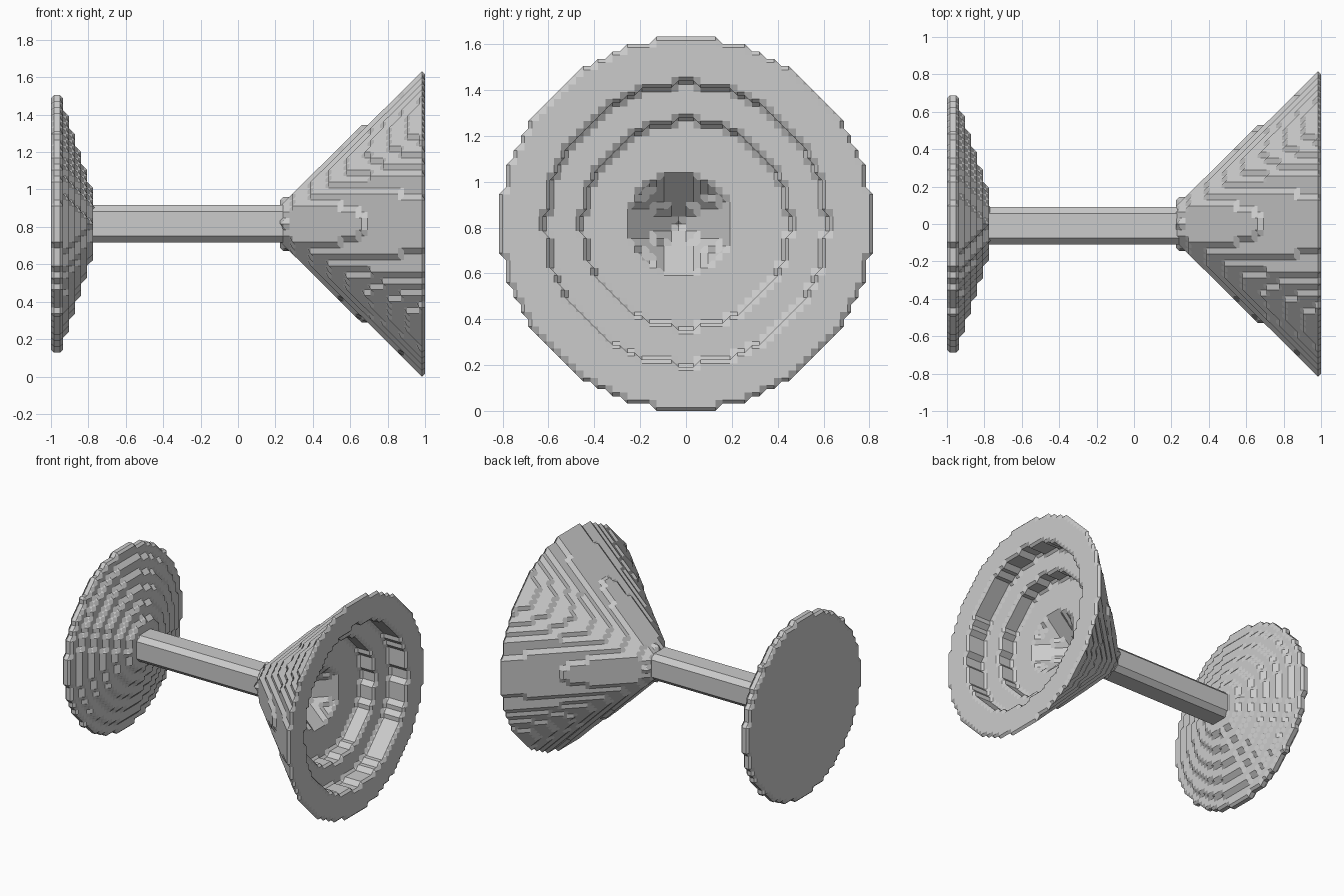
import bpy, bmesh, math

if "Cube" in bpy.data.objects:
    bpy.data.objects.remove(bpy.data.objects["Cube"])

grey = bpy.data.materials.new("light_grey")
grey.use_nodes = True
colour = (0.6, 0.6, 0.6, 1)
grey.diffuse_color = colour
grey.node_tree.nodes["Principled BSDF"].inputs["Base Color"].default_value = colour

STEP_X, STEP = 2 / 62, 0.032   # block size along and across the axis
MID_Z = 25.5 * STEP            # height of the axis


def finish(name, bm):
    bmesh.ops.recalc_face_normals(bm, faces=bm.faces)
    mesh = bpy.data.meshes.new(name)
    bm.to_mesh(mesh)
    bm.free()
    mesh.materials.append(grey)
    obj = bpy.data.objects.new(name, mesh)
    bpy.context.collection.objects.link(obj)
    return obj


def cell_sides():
    """The six sides of a unit cell as loops of corners."""
    sides = []
    for axis in range(3):
        for side in (0, 1):
            loop = []
            for u, v in ((0, 0), (1, 0), (1, 1), (0, 1)):
                c = [0, 0, 0]
                c[axis], c[(axis + 1) % 3], c[(axis + 2) % 3] = side, u, v
                loop.append(tuple(c))
            sides.append(loop if side else loop[::-1])
    return sides


SIDES = cell_sides()
CORNERS = [(a, b, c) for a in (0, 1) for b in (0, 1) for c in (0, 1)]


def add(a, b):
    return (a[0] + b[0], a[1] + b[1], a[2] + b[2])


def chamfered_blocks(name, inside):
    """Skin the blocks accepted by inside(x, y, z) with chamfered steps."""
    solid = {(i, j, k)
             for i in range(62) for j in range(-26, 27) for k in range(-26, 27)
             if inside(-1 + (i + 0.5) * STEP_X, j * STEP, k * STEP)}
    cells = {(i - a, j - b, k - c) for i, j, k in solid for a, b, c in CORNERS}
    bm = bmesh.new()
    verts = {}

    def vert(key):
        if key not in verts:
            verts[key] = bm.verts.new((-1 + (key[0] + 1) / 2 * STEP_X,
                                       key[1] / 2 * STEP,
                                       MID_Z + key[2] / 2 * STEP))
        return verts[key]

    for cell in sorted(cells):
        full = {c: add(cell, c) in solid for c in CORNERS}
        if all(full.values()):
            continue
        # Link edge midpoints across every side, then follow the loops
        links = {}
        for loop in SIDES:
            cuts = []
            for n in range(4):
                a, b = loop[n], loop[(n + 1) % 4]
                if full[a] != full[b]:
                    cuts.append((full[b], add(add(cell, a), add(cell, b))))
            for n, (enters, key) in enumerate(cuts):
                if enters:
                    links[key] = cuts[(n + 1) % len(cuts)][1]
        while links:
            start, key = links.popitem()
            ring = [start]
            while key != start:
                ring.append(key)
                key = links.pop(key)
            bm.faces.new([vert(k) for k in ring])
    return finish(name, bm)


def in_foot(x, y, z):
    # Flat disc followed by a low stepped cone
    r = math.hypot(y, z)
    if x < -0.95:
        return r < 0.68
    return x < -0.74 and r < 0.1 + (-0.76 - x) * 3.1


def in_cup(x, y, z):
    # Cone with two round recesses and a small conical pit
    r = math.hypot(y, z)
    if x < 0.21 or r > 0.1 + (x - 0.21) * 0.918:
        return False
    if (x > 0.85 and r < 0.61) or (x > 0.7 and r < 0.45):
        return False
    return math.hypot(y + 0.03, z) > x - 0.48 or x > 0.7


chamfered_blocks("foot", in_foot)
chamfered_blocks("cup", in_cup)

# Stem: a bar with chamfered long edges
half, flat = 0.1, 0.065
outline = [(half, flat), (flat, half), (-flat, half), (-half, flat),
           (-half, -flat), (-flat, -half), (flat, -half), (half, -flat)]
bm = bmesh.new()
base = bm.faces.new([bm.verts.new((-0.8, y - 0.01, z + MID_Z)) for y, z in outline])
end = bmesh.ops.extrude_face_region(bm, geom=[base], use_keep_orig=True)["geom"]
bmesh.ops.translate(bm, vec=(1.1, 0, 0),
                    verts=[g for g in end if isinstance(g, bmesh.types.BMVert)])
finish("stem", bm)
